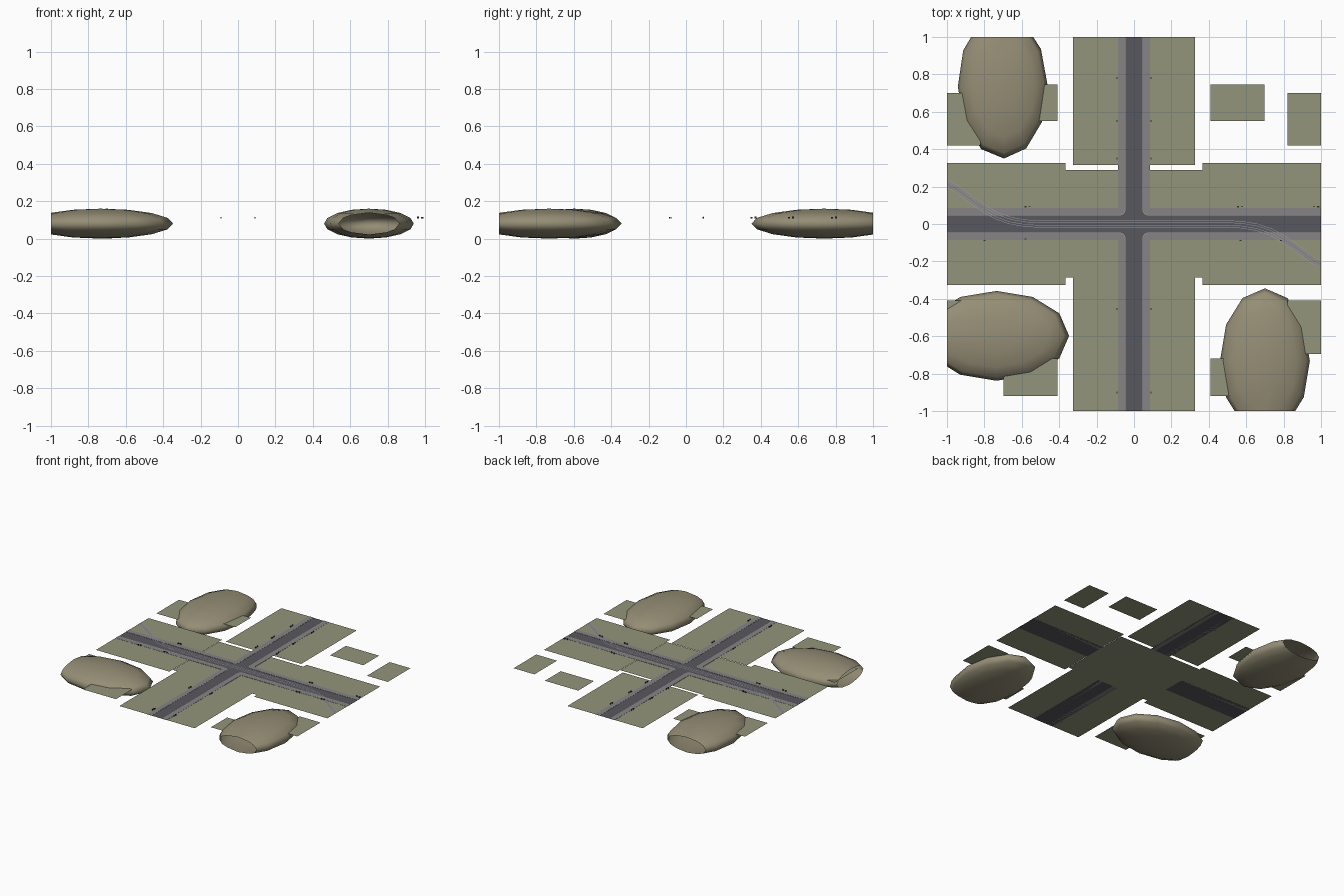
import bpy, bmesh, math
from mathutils import Vector, Matrix

if "Cube" in bpy.data.objects:
    bpy.data.objects.remove(bpy.data.objects["Cube"])


def material(name, rgb):
    m = bpy.data.materials.new(name)
    m.diffuse_color = (*rgb, 1)
    m.use_nodes = True
    m.node_tree.nodes["Principled BSDF"].inputs["Base Color"].default_value = m.diffuse_color
    return m


GRASS = material("grass", (0.29, 0.30, 0.20))
HILL = material("hill", (0.30, 0.27, 0.18))
ROAD = material("asphalt", (0.095, 0.095, 0.11))
WALK = material("pavement", (0.24, 0.23, 0.235))
LINE = material("rail", (0.35, 0.35, 0.37))
DARK = material("dark_metal", (0.03, 0.03, 0.03))


def finish(bm, name, mat):
    me = bpy.data.meshes.new(name)
    bm.to_mesh(me)
    bm.free()
    ob = bpy.data.objects.new(name, me)
    me.materials.append(mat)
    bpy.context.collection.objects.link(ob)
    return ob


def sheets(name, rects, z, mat):
    """Flat rectangles given as x0, x1, y0, y1."""
    bm = bmesh.new()
    for x0, x1, y0, y1 in rects:
        bm.faces.new([bm.verts.new((x, y, z)) for x, y in
                      ((x0, y0), (x1, y0), (x1, y1), (x0, y1))])
    return finish(bm, name, mat)


def ribbon(name, points, offset, width, z, mat):
    """Flat strip that follows a path at a sideways offset."""
    bm = bmesh.new()
    pts = [Vector(p) for p in points]
    last = None
    for i, p in enumerate(pts):
        d = (pts[min(i + 1, len(pts) - 1)] - pts[max(i - 1, 0)]).normalized()
        n = Vector((-d.y, d.x))
        pair = [bm.verts.new((*(p + n * (offset + s * width / 2)), z)) for s in (-1, 1)]
        if last:
            bm.faces.new((last[0], pair[0], pair[1], last[1]))
        last = pair
    for s in (-1, 1):
        bmesh.ops.bisect_plane(bm, geom=bm.verts[:] + bm.edges[:] + bm.faces[:],
                               plane_co=(s, 0, 0), plane_no=(s, 0, 0), clear_outer=True)
    return finish(bm, name, mat)


# Grass: centre, four arms on both sides of the road, and loose patches
W, A = 0.085, 0.325
sheets("centre_grass", [(-0.365, 0.365, -0.285, 0.29)], 0.1055, GRASS)
arms = []
for s in (-1, 1):
    a, b = sorted((s * W, s * A))
    arms += [(a, b, 0.315, 1), (a, b, -1, -0.285), (-1, -0.365, a, b), (0.365, 1, a, b)]
sheets("arm_grass", arms, 0.1075, GRASS)
patches = []
for s in (-1, 1):
    for x0, x1 in ((0.41, 0.698), (0.82, 1.0)):
        inner = x0 < 0.5
        x = sorted((s * x0, s * x1))
        patches.append((*x, *((0.55, 0.745) if inner else (0.42, 0.70))))
        patches.append((*x, *((-0.92, -0.72) if inner else (-0.695, -0.41))))
sheets("grass_patches", patches, 0.1075, GRASS)

# Roads
sheets("roads", [(-W, W, W, 1), (-W, W, -1, -W), (-1, 1, -W, W)], 0.1065, ROAD)

# Raised pavements with a rounded corner, one per quadrant
K, R = 0.047, 0.03
outline = [(1, K)]
for i in range(7):
    t = math.radians(270 - 15 * i)
    outline.append((K + R + R * math.cos(t), K + R + R * math.sin(t)))
outline += [(K, 1), (W, 1), (W, W), (1, W)]
for n, (sx, sy) in enumerate(((1, 1), (-1, 1), (-1, -1), (1, -1))):
    bm = bmesh.new()
    base = bm.faces.new([bm.verts.new((sx * x, sy * y, 0.1065)) for x, y in outline])
    top = bmesh.ops.extrude_face_region(bm, geom=[base])["geom"]
    bmesh.ops.translate(bm, vec=(0, 0, 0.002),
                        verts=[v for v in top if isinstance(v, bmesh.types.BMVert)])
    bmesh.ops.recalc_face_normals(bm, faces=bm.faces)
    finish(bm, f"pavement_{n}", WALK)
    # pale kerb edge
    edge = [(sx * x, sy * y) for x, y in outline[:9]]
    ribbon(f"kerb_edge_{n}", edge, 0, 0.003, 0.1088, LINE)

# Curving track: bed on the grass, thin rails along the road
half = [(0, 0), (0.5, 0), (0.58, -0.004), (0.66, -0.018), (0.73, -0.042), (0.79, -0.075),
        (0.85, -0.115), (0.91, -0.16), (0.96, -0.195), (1.0, -0.215)]
west = [(-x, -y) for x, y in reversed(half[1:])]
for name, part in (("east", half[5:]), ("west", west[:5])):
    ribbon(f"track_bed_{name}", part, 0, 0.026, 0.1089, WALK)
for o in (-0.018, -0.007, 0.007, 0.018):
    ribbon("rail", west + half, o, 0.0025, 0.1091, LINE)


# Street furniture: a bin and a thin sign beside the pavement
def furniture(x, y, along_y, step):
    bm = bmesh.new()
    for shift, size in ((0, (0.007, 0.011, 0.008)), (step, (0.002, 0.01, 0.01))):
        pos = Vector((x, y + shift, 0) if along_y else (x + shift, y, 0))
        dims = size if along_y else (size[1], size[0], size[2])
        pos.z = 0.1075 + dims[2] / 2
        bmesh.ops.create_cube(bm, size=1, matrix=Matrix.Translation(pos) @ Matrix.Diagonal((*dims, 1)))
    finish(bm, "street_furniture", DARK)


for s in (-1, 1):
    for y in (0.35, 0.55, 0.78, -0.455, -0.9):
        furniture(s * 0.091, y, True, 0.022 if y > 0 else -0.022)
for x, y in ((-0.58, 0.092), (0.555, 0.092), (0.985, 0.092),
             (-0.8, -0.088), (-0.58, -0.08), (0.57, -0.088), (0.785, -0.088)):
    furniture(x, y, False, 0.022 if x < 0.9 else -0.022)


# Hills: flattened 12-sided spheres, cut open at the tile border
def hill(name, x, y, rx, ry, turn):
    bm = bmesh.new()
    bmesh.ops.create_uvsphere(bm, u_segments=12, v_segments=8, radius=1)
    bmesh.ops.transform(bm, verts=bm.verts, matrix=Matrix.Translation((x, y, 0.08))
                        @ Matrix.Rotation(math.radians(turn), 4, 'Z')
                        @ Matrix.Diagonal((rx, ry, 0.08, 1)))
    for n in ((1, 0, 0), (-1, 0, 0), (0, 1, 0), (0, -1, 0)):
        bmesh.ops.bisect_plane(bm, geom=bm.verts[:] + bm.edges[:] + bm.faces[:],
                               plane_co=n, plane_no=n, clear_outer=True)
    for f in bm.faces:
        f.smooth = True
    finish(bm, name, HILL)


hill("hill_back_left", -0.702, 0.738, 0.24, 0.388, 1)
hill("hill_front_left", -0.735, -0.598, 0.388, 0.24, 0)
hill("hill_front_right", 0.70, -0.732, 0.24, 0.388, 0)
